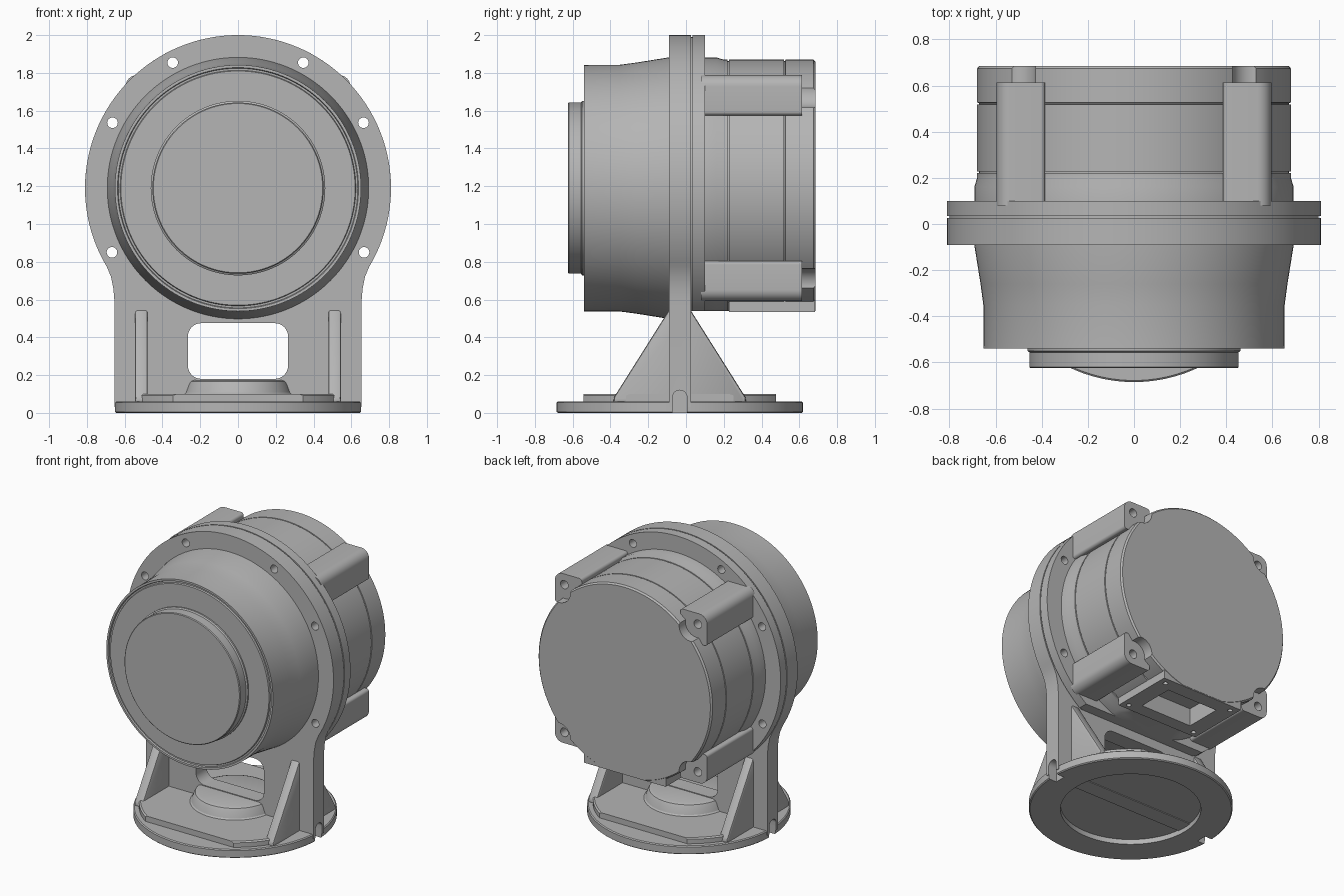
import bpy, bmesh, math
from mathutils import Vector

if "Cube" in bpy.data.objects:
    bpy.data.objects.remove(bpy.data.objects["Cube"], do_unlink=True)

grey = bpy.data.materials.new("cast_grey")
grey.use_nodes = True
GREY = (0.46, 0.46, 0.46, 1)
grey.diffuse_color = GREY
grey.node_tree.nodes["Principled BSDF"].inputs["Base Color"].default_value = GREY

CZ = 1.19        # height of the drum axis
BY = -0.033      # depth of the stand centre
AXES = {"X": (Vector((0, 1, 0)), Vector((0, 0, 1)), Vector((1, 0, 0))),
        "Y": (Vector((1, 0, 0)), Vector((0, 0, 1)), Vector((0, 1, 0))),
        "Z": (Vector((1, 0, 0)), Vector((0, 1, 0)), Vector((0, 0, 1)))}


def loft(name, rings):
    """Skin a stack of equal rings and cap both ends."""
    bm = bmesh.new()
    loops = [[bm.verts.new(p) for p in ring] for ring in rings]
    n = len(loops[0])
    for lo, hi in zip(loops, loops[1:]):
        for i in range(n):
            j = (i + 1) % n
            bm.faces.new((lo[i], lo[j], hi[j], hi[i]))
    bm.faces.new(loops[0])
    bm.faces.new(loops[-1])
    bmesh.ops.recalc_face_normals(bm, faces=bm.faces)
    me = bpy.data.meshes.new(name)
    bm.to_mesh(me)
    bm.free()
    me.materials.append(grey)
    ob = bpy.data.objects.new(name, me)
    bpy.context.collection.objects.link(ob)
    return ob


def lathe(name, profile, axis="Y", centre=(0, 0, CZ), n=96):
    u, v, w = AXES[axis]
    c = Vector(centre)
    turns = [math.tau * i / n for i in range(n)]
    return loft(name, [[c + u * r * math.cos(a) + v * r * math.sin(a) + w * h
                        for a in turns] for r, h in profile])


def prism(name, pts, axis, a, b):
    u, v, w = AXES[axis]
    return loft(name, [[u * p + v * q + w * h for p, q in pts] for h in (a, b)])


def rounded(x0, x1, y0, y1, radii, steps=8):
    """Rectangle outline; radii run from the upper right, anticlockwise."""
    pts = []
    corners = ((x1, y1, -1, -1), (x0, y1, 1, -1), (x0, y0, 1, 1), (x1, y0, -1, 1))
    for k, (x, y, sx, sy) in enumerate(corners):
        r = radii[k]
        if r == 0:
            pts.append((x, y))
            continue
        for i in range(steps + 1):
            a = math.pi / 2 * (k + i / steps)
            pts.append((x + sx * r + r * math.cos(a), y + sy * r + r * math.sin(a)))
    return pts


def box(name, x0, x1, y0, y1, z0, z1):
    return prism(name, rounded(x0, x1, y0, y1, (0,) * 4), "Z", z0, z1)


def boolean(ob, cutters, op="DIFFERENCE"):
    bpy.context.view_layer.objects.active = ob
    for c in cutters:
        m = ob.modifiers.new("cut", "BOOLEAN")
        m.operation, m.solver, m.object = op, "EXACT", c
        bpy.ops.object.modifier_apply(modifier=m.name)
        bpy.data.objects.remove(c, do_unlink=True)


def hole(x, z, r, y0, y1, n=24):
    return lathe("cutter", [(r, y0), (r, y1)], "Y", (x, 0, z), n)


def flange_holes():
    cuts = []
    for deg in (-27, 27.5, 62.5, 117.5, 152.5, 207):
        a = math.radians(deg)
        cuts.append(hole(0.749 * math.cos(a), CZ + 0.749 * math.sin(a), 0.028, -0.3, 0.3))
    return cuts


def below_cut():
    return box("cutter", -1, 1, -0.5, 1, 0, 0.54)


# Front drum with a shallow rim groove and a stepped round boss
lathe("front_drum", [(0.62, -0.54), (0.624, -0.53), (0.634, -0.53), (0.638, -0.54),
                     (0.652, -0.54), (0.653, -0.35), (0.665, -0.26), (0.693, -0.085),
                     (0.693, 0)], n=128)
lathe("front_boss", [(0.448, -0.625), (0.453, -0.62), (0.453, -0.556),
                     (0.462, -0.55), (0.462, -0.5)], n=128)

# Upright plate: round flange on top, straight legs below
side = [(0.655, 0.03), (0.655, 0.6), (0.66, 0.66), (0.672, 0.72)]
arc = [(0.81 * math.cos(a), CZ + 0.81 * math.sin(a))
       for a in (math.radians(-31 + 242 * i / 96) for i in range(97))]
plate = prism("upright_plate", side + arc + [(-x, z) for x, z in reversed(side)],
              "Y", -0.09, 0.026)
window = prism("cutter", rounded(-0.265, 0.265, 0.18, 0.475, (0.07,) * 4), "Y", -0.3, 0.3)
boolean(plate, flange_holes() + [window])

# Rear flange ring, flattened underneath
ring = lathe("rear_flange", [(0.8, 0.02), (0.8, 0.034), (0.81, 0.034), (0.81, 0.1)], n=128)
boolean(ring, flange_holes() + [below_cut()])

# Rear housing with two seams and a capped end
housing = [(0.692, 0.05), (0.692, 0.16), (0.68, 0.2)]
for y in (0.224, 0.522):
    housing += [(0.68, y - 0.004), (0.672, y - 0.003), (0.672, y + 0.003), (0.68, y + 0.004)]
housing += [(0.68, 0.674), (0.67, 0.685)]
drum = lathe("rear_housing", housing, n=128)
notches = [hole(sx * 0.515, CZ + sz * 0.515, 0.09, 0.61, 0.8)
           for sx in (-1, 1) for sz in (-1, 1)]
pocket = box("cutter", -0.2, 0.2, 0.32, 0.58, 0.3, 0.66)
boolean(drum, notches + [below_cut(), pocket])

# Flat terminal pad under the housing, with an opening and four screw holes
pad = box("terminal_pad", -0.32, 0.32, 0.228, 0.683, 0.535, 0.64)
cuts = [box("cutter", -0.2, 0.2, 0.32, 0.58, 0.3, 0.9)]
for x in (-0.27, 0.27):
    for y in (0.27, 0.635):
        cuts.append(lathe("cutter", [(0.016, 0.4), (0.016, 0.6)], "Z", (x, y, 0), 16))
boolean(pad, cuts)

# Four corner lugs with screw holes
for sx, side_name in ((1, "left"), (-1, "right")):
    for sz, level in ((1, "upper"), (-1, "lower")):
        outline = [(sx * x, CZ + sz * z) for x, z in
                   rounded(0.385, 0.595, 0.385, 0.598, (0.06, 0.02, 0, 0.02))]
        lug = prism(f"{level}_{side_name}_lug", outline, "Y", 0.08, 0.614)
        boolean(lug, [hole(sx * 0.522, CZ + sz * 0.522, 0.03, 0.4, 0.8)])

# Round base, hollow underneath
base = lathe("base_disc", [(0.645, 0), (0.652, 0.006), (0.652, 0.054), (0.645, 0.06)],
             "Z", (0, BY, 0), 128)
boolean(base, [lathe("cutter", [(0.45, -0.1), (0.45, 0.035)], "Z", (0, BY, 0))])

# Raised floor between the ribs, and the central round pad
floor = lathe("base_floor", [(0.615, 0.045), (0.615, 0.092), (0.605, 0.1)], "Z", (0, BY, 0))
boolean(floor, [box("cutter", -0.545, 0.545, BY - 0.51, BY + 0.51, 0, 0.2)], "INTERSECT")
lathe("centre_pad", [(0.3, 0.09), (0.28, 0.108), (0.265, 0.15), (0.255, 0.167), (0.235, 0.175)],
      "Z", (0, BY, 0))

# Triangular ribs bracing the upright, front and back
rib = [(-0.35, 0.05), (0.35, 0.05), (0.35, 0.08), (0.06, 0.54), (0.04, 0.555),
       (-0.04, 0.555), (-0.06, 0.54), (-0.35, 0.08)]
for s, side_name in ((1, "left"), (-1, "right")):
    ob = prism(f"{side_name}_rib", [(BY + y, z) for y, z in rib], "X", s * 0.478, s * 0.545)
    bpy.context.view_layer.objects.active = ob
    bev = ob.modifiers.new("soft_edges", "BEVEL")
    bev.width, bev.segments = 0.012, 2
    bpy.ops.object.modifier_apply(modifier=bev.name)

# Arched slots at both sides of the foot
for ob in (base, plate):
    boolean(ob, [prism("cutter", rounded(BY - 0.038, BY + 0.038, -0.1, 0.12,
                                         (0.037, 0.037, 0, 0)), "X", s * 0.59, s * 0.8)
                 for s in (-1, 1)])

# Smooth round surfaces, keep machined edges crisp
bpy.ops.object.select_all(action="DESELECT")
for ob in bpy.context.collection.objects:
    if ob.type == "MESH":
        ob.select_set(True)
        bpy.context.view_layer.objects.active = ob
bpy.ops.object.shade_smooth_by_angle(angle=math.radians(25))
